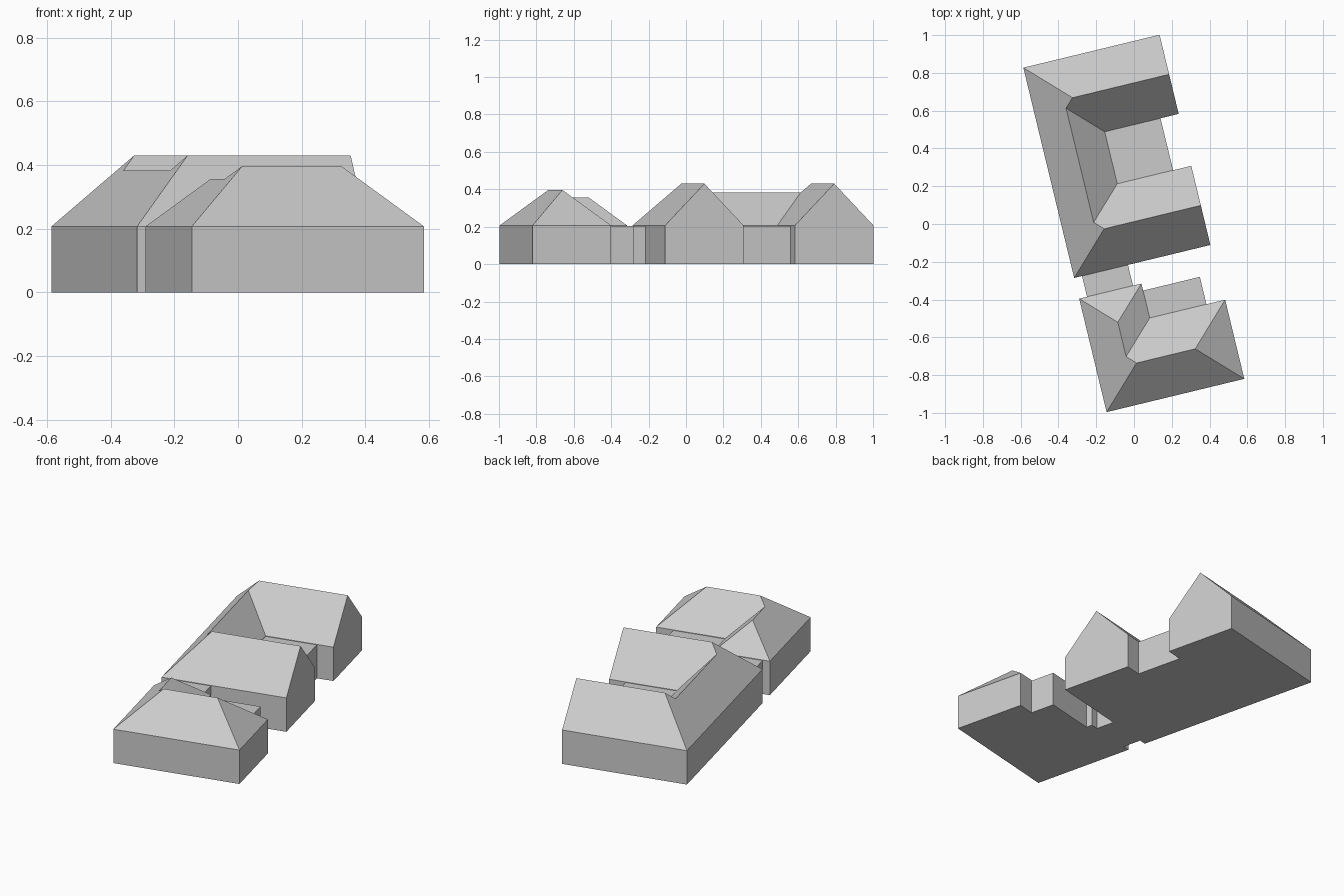
import bpy
import bmesh
import math
from mathutils import Matrix

cube = bpy.data.objects.get("Cube")
if cube:
    bpy.data.objects.remove(cube, do_unlink=True)

EAVE = 0.207        # wall height under the sloped roofs
FLAT = 0.204        # height of the flat-roofed links
TURN = Matrix.Rotation(math.atan2(0.235, 0.972), 4, "Z")

# One plain grey for everything
grey = bpy.data.materials.new("light_grey")
grey.use_nodes = True
COLOUR = (0.6, 0.6, 0.6, 1.0)
grey.diffuse_color = COLOUR
shader = grey.node_tree.nodes["Principled BSDF"]
shader.inputs["Base Color"].default_value = COLOUR
shader.inputs["Roughness"].default_value = 0.9


def block(name, outline, height, ridge=(), roof=None, slope=0):
    """Walls and floor from an outline, closed by a flat or sloped roof.
    Ridge points are (x, y, run), where run is the distance from the eave."""
    bm = bmesh.new()
    base = [bm.verts.new((x, y, 0)) for x, y in outline]
    top = [bm.verts.new((x, y, height)) for x, y in outline]
    top += [bm.verts.new((x, y, height + run * slope)) for x, y, run in ridge]
    n = len(base)
    bm.faces.new(base[::-1])
    for i in range(n):
        j = (i + 1) % n
        bm.faces.new((base[i], base[j], top[j], top[i]))
    for face in roof or [range(n)]:
        bm.faces.new([top[i] for i in face])
    bmesh.ops.recalc_face_normals(bm, faces=bm.faces[:])
    bm.transform(TURN)
    mesh = bpy.data.meshes.new(name)
    bm.to_mesh(mesh)
    bm.free()
    mesh.materials.append(grey)
    obj = bpy.data.objects.new(name, mesh)
    bpy.context.collection.objects.link(obj)
    return obj


def flat_link(name, x0, x1, y0, y1):
    return block(name, [(x0, y0), (x1, y0), (x1, y1), (x0, y1)], FLAT)


W, E, INNER = -0.375, 0.367, -0.036          # west wall, east wall, court wall
half = 0.2155                                # half width of the long wings
side = (INNER - W) / 2                       # half width of the west wing
hip_x, side_x = W + half, W + side

# U-shaped main building: two gabled wings joined by a lower west wing
S, N = -0.203, 0.942
s_in, n_in = S + 2 * half, N - 2 * half
block("main_building",
      [(W, S), (E, S), (E, s_in), (INNER, s_in),
       (INNER, n_in), (E, n_in), (E, N), (W, N)], EAVE,
      [(hip_x, S + half, half), (E, S + half, half),
       (side_x, s_in - side, side), (side_x, n_in + side, side),
       (hip_x, N - half, half), (E, N - half, half)],
      [(0, 1, 9, 8), (1, 2, 9), (2, 3, 10, 8, 9), (3, 4, 11, 10),
       (4, 5, 13, 12, 11), (5, 6, 13), (6, 7, 12, 13),
       (7, 0, 8, 10, 11, 12)], 1.035)

# L-shaped annex with hipped roofs
AE, AS, AN = 0.375, -0.934, -0.316
a_in = AS + 2 * half
block("annex",
      [(W, AS), (AE, AS), (AE, a_in), (INNER, a_in), (INNER, AN), (W, AN)], EAVE,
      [(hip_x, AS + half, half), (AE - half, AS + half, half),
       (side_x, a_in - side, side), (side_x, AN - side, side)],
      [(0, 1, 7, 6), (1, 2, 7), (2, 3, 8, 6, 7), (3, 4, 9, 8),
       (4, 5, 9), (5, 0, 6, 8, 9)], 0.88)

# Flat-roofed parts
flat_link("court_infill", INNER, 0.268, s_in, n_in)
flat_link("annex_extension", INNER, 0.273, a_in, -0.354)
flat_link("connecting_passage", -0.332, -0.082, AN, S)
